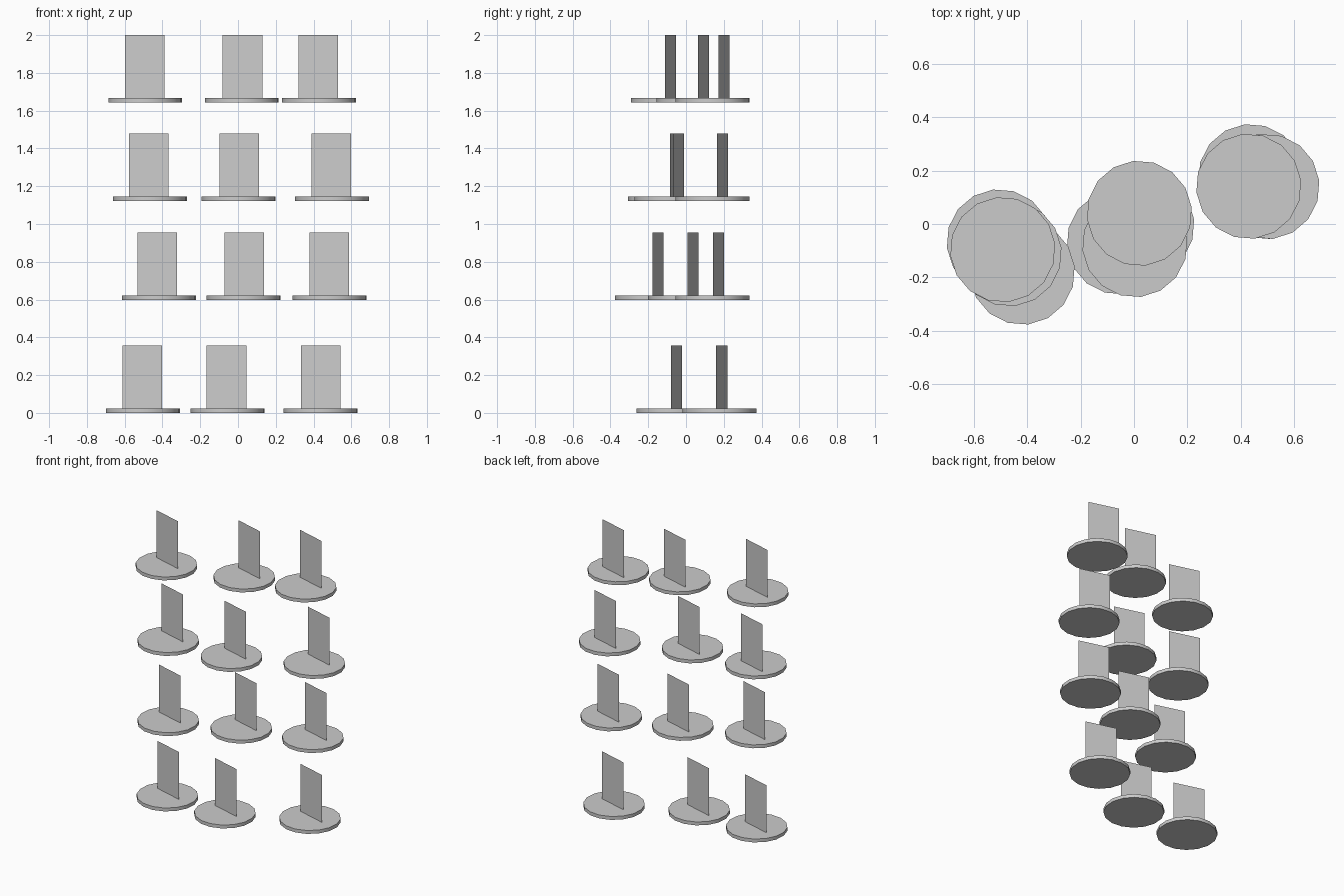
import bpy
import math

cube = bpy.data.objects.get("Cube")
if cube:
    bpy.data.objects.remove(cube, do_unlink=True)

RADIUS, THICK = 0.197, 0.024      # round base
WIDTH, HEIGHT = 0.218, 0.334      # upright card
TURN = math.radians(-15.9)        # shared yaw of every stand-up

grey = bpy.data.materials.new("light_grey")
grey.use_nodes = True
grey.diffuse_color = (0.6, 0.6, 0.6, 1)
bsdf = next(n for n in grey.node_tree.nodes if n.type == "BSDF_PRINCIPLED")
bsdf.inputs["Base Color"].default_value = grey.diffuse_color


def finish(name):
    obj = bpy.context.object
    obj.name = name
    obj.data.materials.append(grey)
    return obj


def add_base(name, x, y, z):
    bpy.ops.mesh.primitive_cylinder_add(
        vertices=16, radius=RADIUS, depth=THICK,
        location=(x, y, z + THICK / 2), rotation=(0, 0, TURN + math.pi / 2))
    finish(name)
    bpy.ops.object.shade_smooth_by_angle(angle=math.radians(30))


def add_card(name, x, y, z):
    # Single sheet standing on the base
    bpy.ops.mesh.primitive_plane_add(
        size=1, location=(x, y, z + THICK + HEIGHT / 2),
        rotation=(math.pi / 2, 0, TURN))
    finish(name).scale = (WIDTH, HEIGHT, 1)


# Each row: floor height, then (base x, base y, card x, card y) per stand-up
rows = [
    (0.0, [(-.504, -.067, -.507, -.05), (-.055, -.067, -.061, -.05),
           (.437, .177, .439, .19)]),
    (0.597, [(-.418, -.18, -.427, -.148), (.029, -.005, .034, .037),
             (.485, .14, .484, .172)]),
    (1.122, [(-.467, -.111, -.473, -.056), (.003, -.077, .007, -.04),
             (.497, .14, .493, .193)]),
    (1.642, [(-.491, -.096, -.493, -.082), (.02, .04, .024, .093),
             (.429, .141, .425, .201)]),
]

for r, (z, pieces) in enumerate(rows, 1):
    for c, (bx, by, cx, cy) in enumerate(pieces, 1):
        add_base(f"base_row{r}_{c}", bx, by, z)
        add_card(f"card_row{r}_{c}", cx, cy, z)
